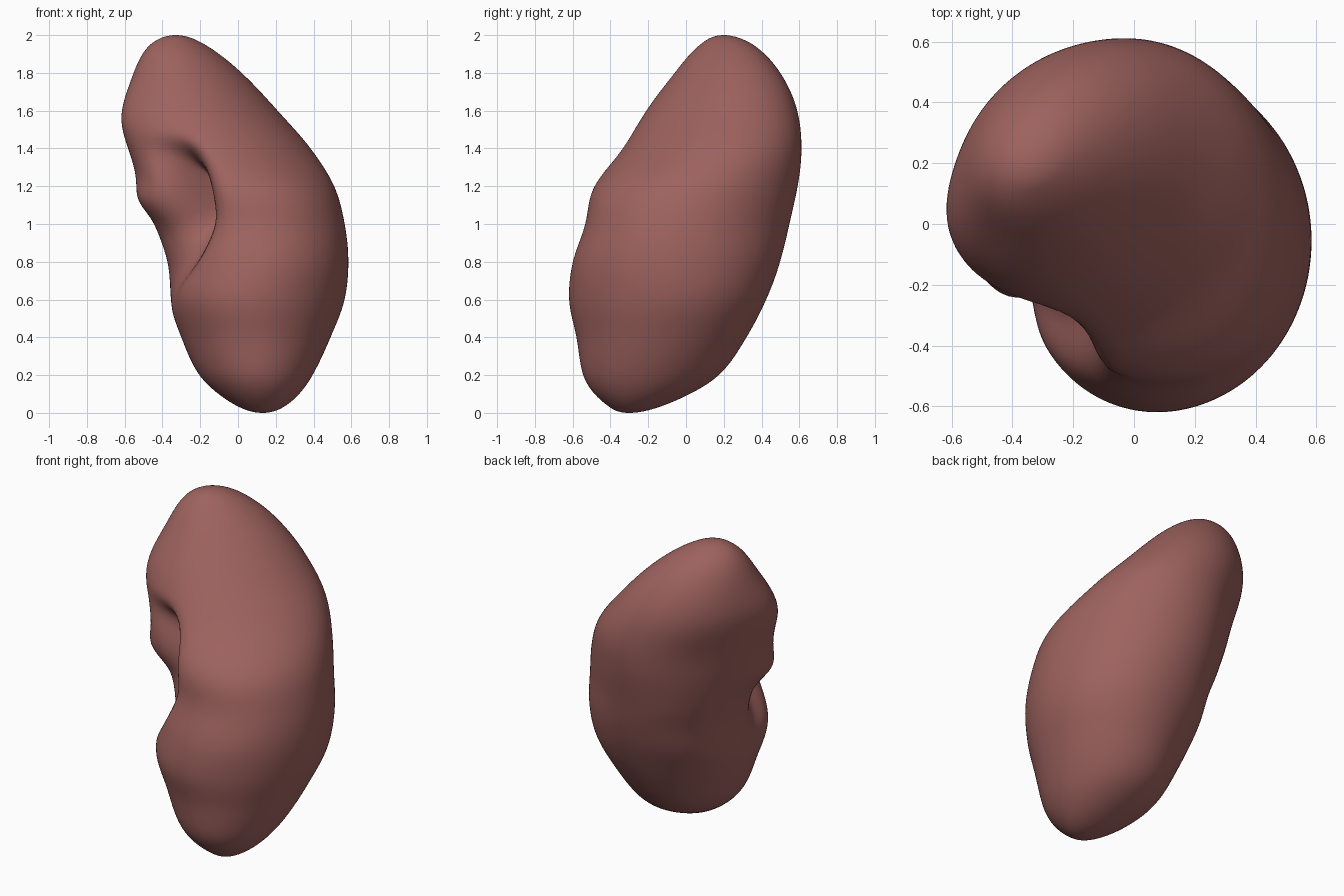
import bpy, bmesh, math

if "Cube" in bpy.data.objects:
    bpy.data.objects.remove(bpy.data.objects["Cube"])

# Horizontal slices: z, centre x, centre y, half width x, half width y, skew
SLICES = [
    (0.00, 0.13, -0.30, 0.00, 0.00, 0.00),
    (0.05, 0.12, -0.26, 0.15, 0.17, 0.00),
    (0.20, 0.095, -0.185, 0.30, 0.36, -0.02),
    (0.40, 0.095, -0.13, 0.395, 0.45, 0.02),
    (0.60, 0.10, -0.10, 0.465, 0.52, 0.06),
    (0.80, 0.105, -0.055, 0.48, 0.545, 0.00),
    (1.00, 0.06, 0.01, 0.505, 0.54, -0.08),
    (1.20, -0.01, 0.06, 0.52, 0.54, -0.04),
    (1.40, -0.09, 0.14, 0.475, 0.475, 0.10),
    (1.60, -0.19, 0.19, 0.40, 0.40, 0.18),
    (1.80, -0.265, 0.22, 0.285, 0.28, 0.20),
    (1.95, -0.32, 0.215, 0.145, 0.14, 0.20),
    (2.00, -0.33, 0.20, 0.00, 0.00, 0.20),
]
# Hilum groove: z, depth (share of the radius), direction, width on the left lip side
GROOVE = [(0.0, 0, -165, 25), (0.5, 0, -165, 25), (0.65, 0.07, -160, 25),
          (0.8, 0.20, -143, 25), (0.95, 0.38, -130, 24), (1.06, 0.58, -124, 18),
          (1.24, 0.62, -119, 14), (1.33, 0.34, -117, 16), (1.45, 0.03, -116, 20),
          (1.6, 0, -116, 20), (2.0, 0, -116, 20)]
FRONT_LIP_WIDTH = 11
# Broad swellings and flats: amount, direction, angular width, height, height range
SWELLS = [(0.08, 130, 32, 0.72, 0.20),     # fuller lower back
          (-0.09, 138, 36, 1.25, 0.24),    # flat upper back
          (0.10, -154, 24, 1.52, 0.20),    # upper lip
          (0.11, -163, 20, 1.12, 0.09),    # tip of the upper lip
          (0.03, -60, 30, 1.15, 0.15)]     # front face


def sample(table, z):
    """Smooth (cubic Hermite) interpolation of table rows by their first column."""
    n = len(table)
    i = max(k for k in range(n - 1) if table[k][0] <= z or k == 0)
    a, b = table[i], table[i + 1]
    p, q = table[max(i - 1, 0)], table[min(i + 2, n - 1)]
    h = b[0] - a[0]
    t = (z - a[0]) / h
    out = []
    for c in range(1, len(a)):
        m0 = (b[c] - p[c]) / (b[0] - p[0]) * h
        m1 = (q[c] - a[c]) / (q[0] - a[0]) * h
        out.append((2*t**3 - 3*t*t + 1) * a[c] + (t**3 - 2*t*t + t) * m0
                   + (3*t*t - 2*t**3) * b[c] + (t**3 - t*t) * m1)
    return out


# Squared half widths interpolate to round ends
squared = [(z, cx, cy, hx * hx, hy * hy, k) for z, cx, cy, hx, hy, k in SLICES]
SEGMENTS, RINGS = 160, 100


def turn(angle, direction):
    return (math.degrees(angle) - direction + 180) % 360 - 180


def ring_point(z, angle):
    cx, cy, a, c, k = sample(squared, z)
    a, c = max(a, 1e-5), max(c, 1e-5)
    b = k * math.sqrt(a * c)
    ux, uy = math.cos(angle), math.sin(angle)
    radius = math.sqrt((a * c - b * b) / (c * ux * ux - 2 * b * ux * uy + a * uy * uy))
    for amount, direction, width, height, spread in SWELLS:
        radius *= 1 + amount * math.exp(-(turn(angle, direction) / width) ** 2
                                        - ((z - height) / spread) ** 2)
    # groove with a steep front lip and a softer left lip
    depth, direction, left = sample(GROOVE, z)
    off = turn(angle, direction)
    width = FRONT_LIP_WIDTH if off > 0 else left
    radius *= 1 - max(depth, 0) * math.exp(-(off / width) ** 2)
    return cx + radius * ux, cy + radius * uy, z


# Kidney body
bm = bmesh.new()
rings = []
for j in range(1, RINGS):
    z = 1 - math.cos(math.pi * j / RINGS)
    rings.append([bm.verts.new(ring_point(z, 2 * math.pi * i / SEGMENTS))
                  for i in range(SEGMENTS)])
bottom = bm.verts.new((0.13, -0.30, 0))
top = bm.verts.new((-0.33, 0.20, 2))
for i in range(SEGMENTS):
    n = (i + 1) % SEGMENTS
    for lo, hi in zip(rings, rings[1:]):
        bm.faces.new((lo[i], lo[n], hi[n], hi[i]))
    bm.faces.new((bottom, rings[0][n], rings[0][i]))
    bm.faces.new((top, rings[-1][i], rings[-1][n]))
for _ in range(4):
    bmesh.ops.smooth_vert(bm, verts=[v for r in rings[6:-6] for v in r], factor=0.5,
                          use_axis_x=True, use_axis_y=True, use_axis_z=True)
for f in bm.faces:
    f.smooth = True
mesh = bpy.data.meshes.new("kidney_body")
bm.to_mesh(mesh)
bm.free()
flesh = bpy.data.materials.new("dull red flesh")
flesh.diffuse_color = (0.34, 0.123, 0.112, 1)
flesh.use_nodes = True
flesh.node_tree.nodes["Principled BSDF"].inputs["Base Color"].default_value = flesh.diffuse_color
mesh.materials.append(flesh)
bpy.context.collection.objects.link(bpy.data.objects.new("kidney_body", mesh))
